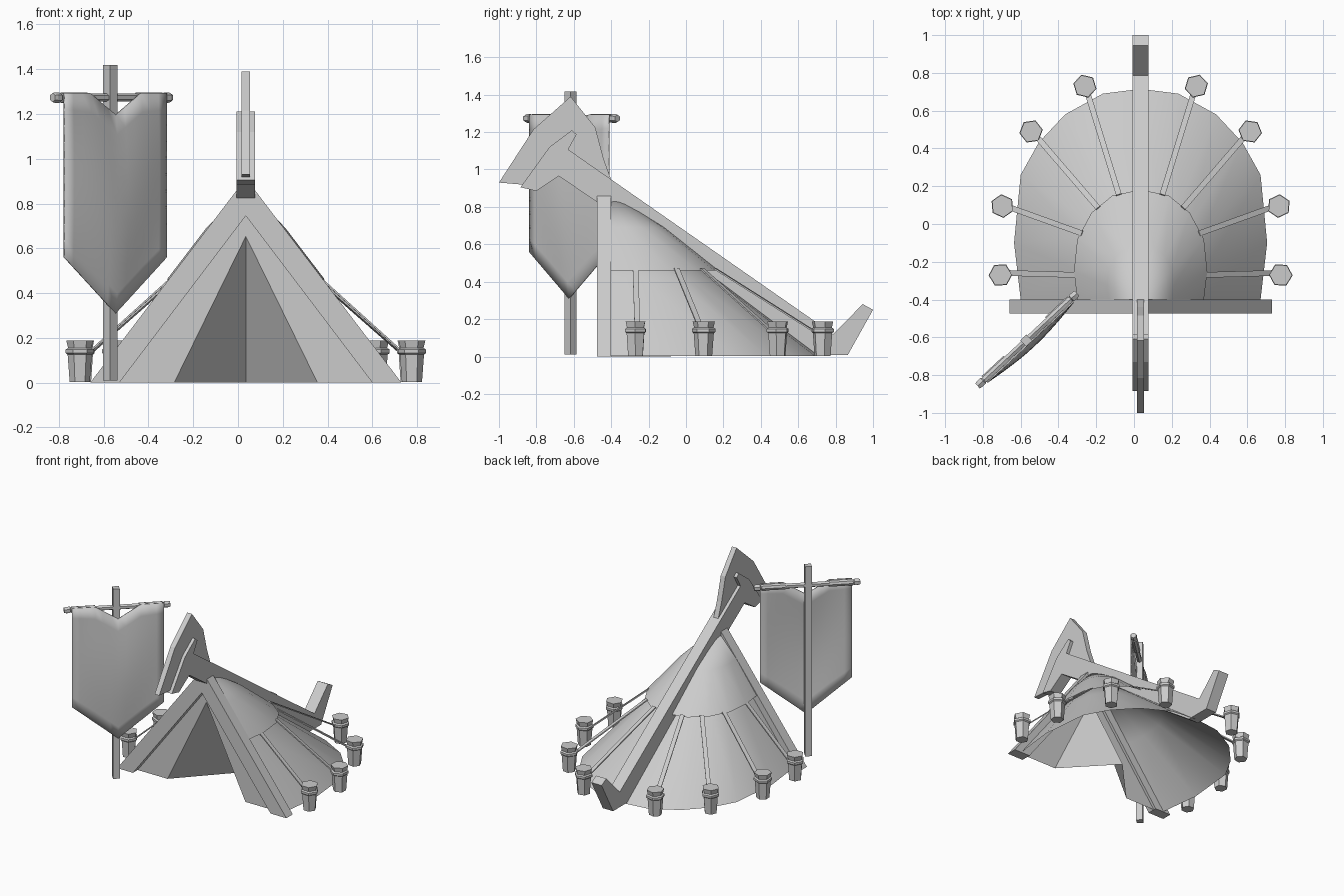
import bpy, bmesh, math
from mathutils import Vector, Matrix

if "Cube" in bpy.data.objects:
    bpy.data.objects.remove(bpy.data.objects["Cube"])

CX = 0.035  # tent symmetry plane


def make(name, verts, faces, smooth=False):
    me = bpy.data.meshes.new(name)
    me.from_pydata([tuple(v) for v in verts], [], faces)
    bm = bmesh.new()
    bm.from_mesh(me)
    bmesh.ops.recalc_face_normals(bm, faces=bm.faces)
    bm.to_mesh(me)
    bm.free()
    ob = bpy.data.objects.new(name, me)
    bpy.context.collection.objects.link(ob)
    if smooth:
        bpy.ops.object.select_all(action='DESELECT')
        ob.select_set(True)
        bpy.context.view_layer.objects.active = ob
        bpy.ops.object.shade_smooth_by_angle(angle=math.radians(40))
    return ob


def prism(name, pts, a, b, axis):
    """Extrude a 2D outline from a to b along x (outline y,z) or y (outline x,z)."""
    put = (lambda p, t: (t, p[0], p[1])) if axis == 'x' else (lambda p, t: (p[0], t, p[1]))
    n = len(pts)
    verts = [put(p, a) for p in pts] + [put(p, b) for p in pts]
    faces = [list(range(n)), list(range(2 * n - 1, n - 1, -1))]
    faces += [[i, (i + 1) % n, n + (i + 1) % n, n + i] for i in range(n)]
    return make(name, verts, faces)


def lathe(name, prof, sides, mat, smooth=False):
    """Capped turned solid from (radius, height) pairs."""
    verts, faces = [], []
    for r, h in prof:
        for k in range(sides):
            a = 2 * math.pi * k / sides
            verts.append(mat @ Vector((r * math.cos(a), r * math.sin(a), h)))
    for j in range(len(prof) - 1):
        for k in range(sides):
            k2 = (k + 1) % sides
            faces.append([j * sides + k, j * sides + k2, (j + 1) * sides + k2, (j + 1) * sides + k])
    faces += [list(range(sides)), list(range(len(verts) - sides, len(verts)))]
    return make(name, verts, faces, smooth)


def strap(name, a, b, w, t):
    """Flat strip between two points."""
    a, b = Vector(a), Vector(b)
    d = (b - a).normalized()
    side = d.cross(Vector((0, 0, 1))).normalized()
    up = side.cross(d)
    verts = [p + side * s * w / 2 + up * u * t / 2
             for p in (a, b) for s, u in ((-1, -1), (1, -1), (1, 1), (-1, 1))]
    faces = [[0, 1, 2, 3], [4, 5, 6, 7]] + [[i, (i + 1) % 4, 4 + (i + 1) % 4, 4 + i] for i in range(4)]
    return make(name, verts, faces)


def half_cone(name, half, apex, z, lift):
    """Cloth from an apex to a mirrored rim given as (half width, y)."""
    rim = [(CX + x, y) for x, y in half] + [(CX - x, y) for x, y in half[-2::-1]]
    n = len(rim)
    verts = [apex]
    for t in (0.5, 1.0):
        for x, y in rim:
            verts.append((apex[0] + (x - apex[0]) * t, apex[1] + (y - apex[1]) * t,
                          apex[2] + (z - apex[2]) * t + (lift if t < 1 else 0)))
    faces = [[0, 1 + i, 2 + i] for i in range(n - 1)]
    faces += [[1 + i, 1 + n + i, 2 + n + i, 2 + i] for i in range(n - 1)]
    return make(name, verts, faces, True)


# Ridge beam with forked front end and turned-up tail
prism('ridge_beam', [(0.945, 0.28), (1.0, 0.25), (0.865, 0.008), (0.675, 0.008), (-0.475, 0.825),
                     (-0.68, 0.965), (-0.80, 0.885), (-0.885, 0.905), (-0.73, 1.12), (-0.61, 1.21),
                     (-0.585, 1.187), (-0.63, 1.107), (0.787, 0.12)], -0.007, 0.077, 'x')
# Thin crest plate on the front of the beam
prism('crest_plate', [(-1.0, 0.93), (-0.815, 1.215), (-0.617, 1.39), (-0.485, 1.225), (-0.44, 1.055),
                      (-0.40, 0.945), (-0.45, 0.90), (-0.68, 0.99), (-0.86, 0.918)],
      CX - 0.019, CX + 0.019, 'x')

# Entrance frame
prism('entrance_frame', [(-0.66, 0), (0.01, 0.88), (0.06, 0.88), (0.73, 0), (0.60, 0), (CX, 0.745),
                         (-0.53, 0)], -0.475, -0.40, 'y')
# Front cloth and inward-folded door flaps
for s, side in ((-1, 'left'), (1, 'right')):
    make(side + '_front_cloth', [(CX + s * 0.62, -0.42, 0), (CX + s * 0.32, -0.42, 0),
                                 (CX, -0.42, 0.653), (CX, -0.42, 0.80)], [[0, 1, 2, 3]])
    make(side + '_door_flap', [(CX + s * 0.32, -0.42, 0), (CX, -0.08, 0), (CX, -0.42, 0.653)], [[0, 1, 2]])

# Tent cloth: lower wall and upper skirt
half_cone('tent_wall', [(0.635, -0.40), (0.67, -0.10), (0.635, 0.26), (0.54, 0.43), (0.40, 0.58),
                        (0.20, 0.69), (0, 0.715)], (CX, -0.40, 0.84), 0.003, 0)
half_cone('tent_skirt', [(0.335, -0.40), (0.353, -0.25), (0.335, -0.08), (0.26, 0.06), (0.15, 0.15),
                         (0, 0.182)], (CX, -0.40, 0.872), 0.46, 0.025)

# Stakes and straps, mirrored left and right
stake = [(0.045, 0.003), (0.054, 0.125), (0.063, 0.132), (0.063, 0.148), (0.052, 0.155), (0.060, 0.188)]
anchors = [((0.742, -0.27), (0.33, -0.27)), ((0.732, 0.095), (0.31, -0.05)),
           ((0.58, 0.49), (0.225, 0.085)), ((0.295, 0.73), (0.115, 0.155))]
for s in (-1, 1):
    for (px, py), (rx, ry) in anchors:
        ang = math.atan2(py + 0.25, s * px)
        lathe('stake', stake, 6, Matrix.Translation((CX + s * px, py, 0)) @ Matrix.Rotation(ang, 4, 'Z'))
        strap('strap', (CX + s * rx, ry, 0.47), (CX + s * px * 0.96, py * 0.96, 0.125), 0.03, 0.008)

# Banner pole and crossbar
A = math.radians(43)
turn = Matrix.Rotation(A, 4, 'Z')
lathe('banner_pole', [(0.032, 0.01), (0.032, 1.418)], 4,
      Matrix.Translation((-0.57, -0.617, 0)) @ Matrix.Rotation(A + math.pi / 4, 4, 'Z'))
bar = Matrix.Translation((-0.565, -0.612, 1.273)) @ turn @ Matrix.Rotation(math.pi / 2, 4, 'Y')
lathe('banner_crossbar', [(0.02, -0.36), (0.024, -0.345), (0.024, -0.32), (0.018, -0.315), (0.018, 0.315),
                          (0.024, 0.32), (0.024, 0.345), (0.02, 0.36)], 6, bar)

# Banner cloth with notched top, pointed bottom and soft folds
cols, rows = 12, 10
verts = []
for j in range(rows + 1):
    t = j / rows
    for i in range(cols + 1):
        u = 2 * i / cols - 1
        top = 1.293 - 0.098 * max(0, 1 - abs(u) / 0.5)
        bot = 0.31 + 0.25 * abs(u)
        fold = -0.022 - 0.028 * math.sin(math.pi * t) * math.cos(u * math.pi / 2)
        p = turn @ Vector((u * 0.312, fold, 0))
        verts.append((-0.563 + p.x, -0.608 + p.y, top + (bot - top) * t))
w = cols + 1
faces = [[j * w + i, j * w + i + 1, (j + 1) * w + i + 1, (j + 1) * w + i]
         for j in range(rows) for i in range(cols)]
cloth = make('banner_cloth', verts, faces, True)
mod = cloth.modifiers.new('thickness', 'SOLIDIFY')
mod.thickness = 0.008
mod.offset = 0
# Cloth loops holding the banner to the bar
for s in (-1, 1):
    lathe('banner_loop', [(0.023, s * 0.15), (0.023, s * 0.31)], 8, bar, True)
